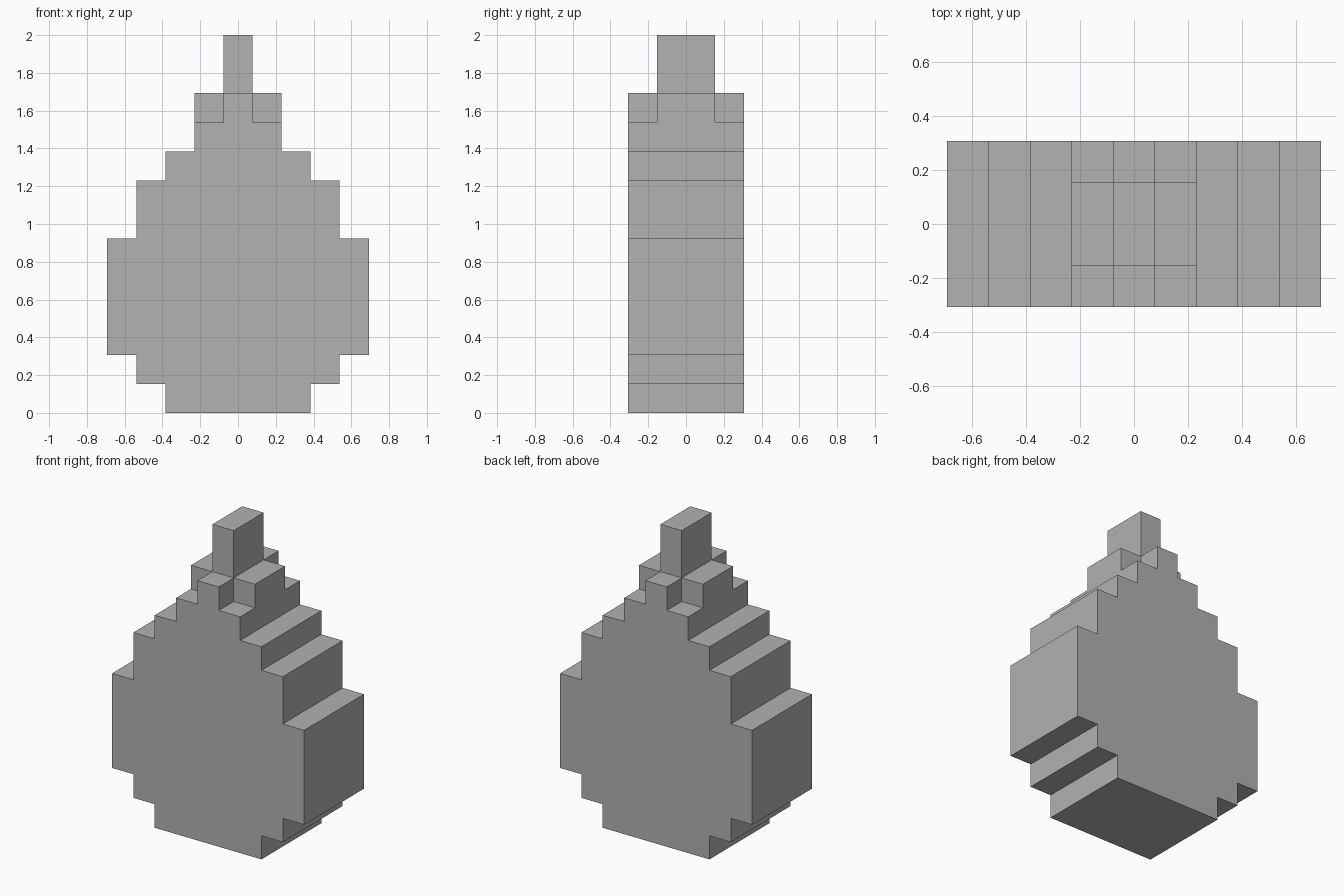
import bpy
import bmesh
from mathutils import Matrix, Vector

if "Cube" in bpy.data.objects:
    bpy.data.objects.remove(bpy.data.objects["Cube"], do_unlink=True)

UNIT = 2 / 13   # the whole shape sits on a block grid, 13 blocks high
HALF_DEPTH = 2  # in blocks

grey = bpy.data.materials.new("plain grey")
grey.use_nodes = True
colour = (0.445, 0.445, 0.445, 1)
grey.diffuse_color = colour
grey.node_tree.nodes["Principled BSDF"].inputs["Base Color"].default_value = colour


def finish(name, bm):
    """Scale from blocks to units and make a flat-shaded object."""
    bmesh.ops.recalc_face_normals(bm, faces=bm.faces)
    bmesh.ops.scale(bm, vec=Vector((UNIT,) * 3), verts=bm.verts)
    mesh = bpy.data.meshes.new(name)
    bm.to_mesh(mesh)
    bm.free()
    mesh.materials.append(grey)
    obj = bpy.data.objects.new(name, mesh)
    bpy.context.collection.objects.link(obj)
    return obj


def add_box(bm, low, high):
    low, high = Vector(low), Vector(high)
    matrix = Matrix.Translation((low + high) / 2) @ Matrix.Diagonal((high - low).to_4d())
    matrix[3][3] = 1
    return bmesh.ops.create_cube(bm, size=1, matrix=matrix)["verts"]


# Stepped body: half width and height range of each tier, mirrored and extruded
tiers = [(2.5, 0, 1), (3.5, 1, 2), (4.5, 2, 6), (3.5, 6, 8), (2.5, 8, 9), (1.5, 9, 11)]
right = [(x, z) for x, bottom, top in tiers for z in (bottom, top)]
outline = right + [(-x, z) for x, z in reversed(right)]
bm = bmesh.new()
front = bm.faces.new([bm.verts.new((x, -HALF_DEPTH, z)) for x, z in outline])
swept = bmesh.ops.extrude_face_region(bm, geom=[front], use_keep_orig=True)["geom"]
bmesh.ops.translate(bm, vec=(0, 2 * HALF_DEPTH, 0),
                    verts=[v for v in swept if isinstance(v, bmesh.types.BMVert)])
body = finish("body", bm)

# Notches at the four top corners leave a cross-shaped crown
bm = bmesh.new()
for sx in (-1, 1):
    for sy in (-1, 1):
        xs = sorted((sx * 0.5, sx * 2))
        ys = sorted((sy * 1, sy * 3))
        add_box(bm, (xs[0], ys[0], 10), (xs[1], ys[1], 12))
cutter = finish("corner_cutter", bm)
cutter.hide_render = True
cut = body.modifiers.new("corner notches", 'BOOLEAN')
cut.operation = 'DIFFERENCE'
cut.solver = 'EXACT'
cut.object = cutter
bpy.context.view_layer.objects.active = body
bpy.ops.object.modifier_apply(modifier=cut.name)
bpy.data.objects.remove(cutter, do_unlink=True)

# Stem standing on the crown, open underneath where it meets the body
bm = bmesh.new()
add_box(bm, (-0.5, -1, 11), (0.5, 1, 13))
bm.normal_update()
bmesh.ops.delete(bm, geom=[f for f in bm.faces if f.normal.z < -0.5], context='FACES_ONLY')
finish("stem", bm)
